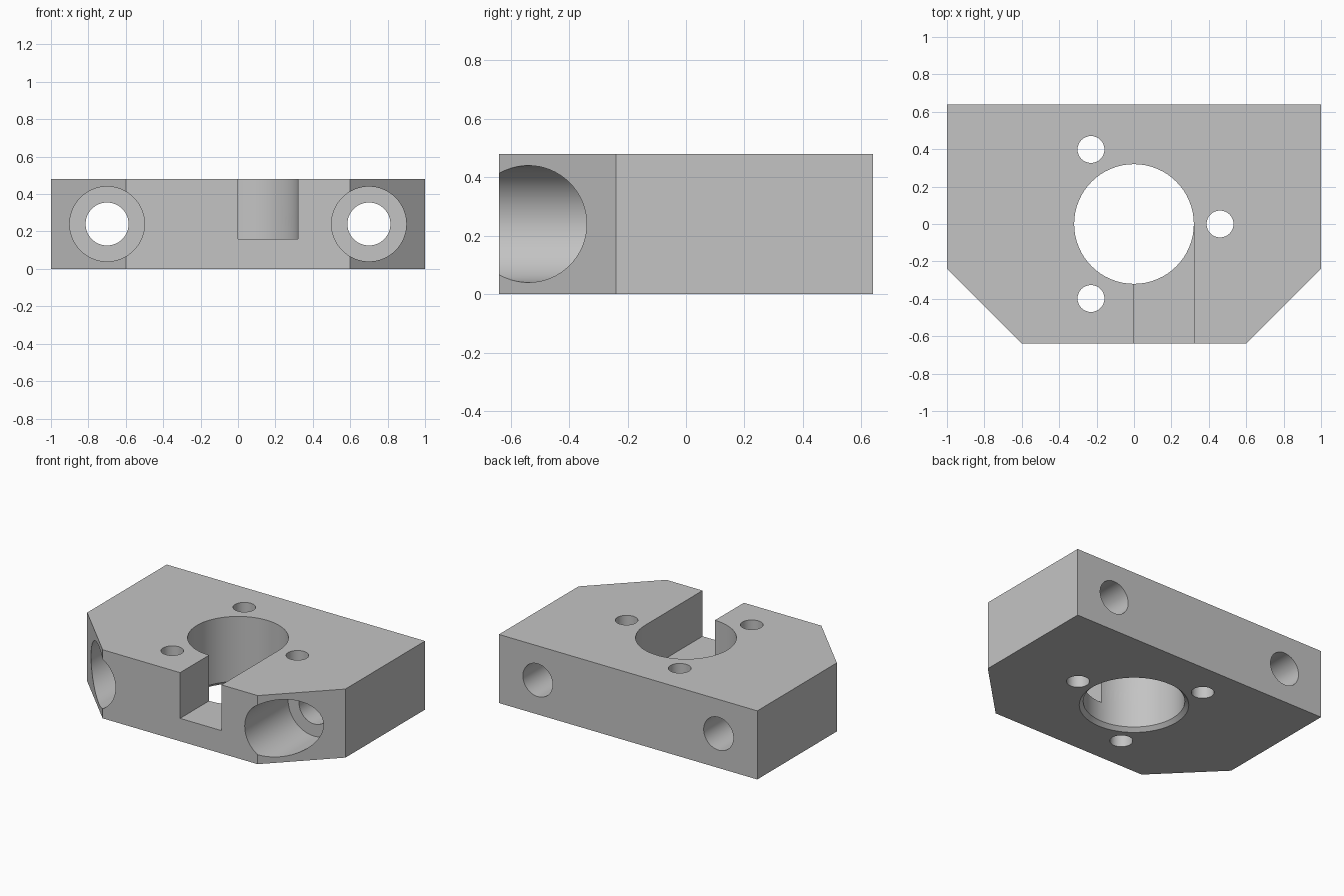
import bpy, bmesh
from math import sin, cos, pi, radians
from mathutils import Vector, Matrix

cube = bpy.data.objects.get("Cube")
if cube:
    bpy.data.objects.remove(cube, do_unlink=True)

metal = bpy.data.materials.new("plain grey")
metal.use_nodes = True
GREY = (0.55, 0.55, 0.55, 1)
metal.diffuse_color = GREY
metal.node_tree.nodes["Principled BSDF"].inputs["Base Color"].default_value = GREY


def loft(name, rings, matrix=Matrix()):
    """Closed solid skinned through rings of equal point count."""
    bm = bmesh.new()
    loops = [[bm.verts.new(matrix @ Vector(p)) for p in ring] for ring in rings]
    n = len(loops[0])
    for a, b in zip(loops, loops[1:]):
        for i in range(n):
            j = (i + 1) % n
            bm.faces.new((a[i], a[j], b[j], b[i]))
    bm.faces.new(loops[0])
    bm.faces.new(loops[-1])
    bmesh.ops.recalc_face_normals(bm, faces=bm.faces)
    mesh = bpy.data.meshes.new(name)
    bm.to_mesh(mesh)
    bm.free()
    mesh.materials.append(metal)
    obj = bpy.data.objects.new(name, mesh)
    bpy.context.collection.objects.link(obj)
    return obj


def prism(name, outline, z0, z1):
    return loft(name, [[(x, y, z) for x, y in outline] for z in (z0, z1)])


def circle(r, n=64):
    return [(r * cos(2 * pi * i / n), r * sin(2 * pi * i / n)) for i in range(n)]


def turned(name, steps, matrix=Matrix(), n=64):
    """Stepped round solid from (height, radius) pairs."""
    return loft(name, [[(x, y, z) for x, y in circle(r, n)] for z, r in steps], matrix)


# Block with two bevelled front corners
half = [(1, -0.24), (1, 0.64)]
body = prism("mounting_block",
             [(0.6, -0.64)] + half + [(-x, y) for x, y in reversed(half)] + [(-0.6, -0.64)],
             0, 0.48)

cutters = []

# Round pocket opening into the front slot
arc = circle(0.32)[:49]
cutters.append(prism("slot_cutter", arc + [(0, -0.8), (0.32, -0.8)], 0.16, 0.6))

# Centre bore with a bevelled lower rim
cutters.append(turned("bore_cutter", [(-0.025, 0.37), (0.025, 0.32), (0.3, 0.32)]))

# Three small vertical holes around the bore
for k in range(3):
    a = 2 * pi * k / 3
    place = Matrix.Translation((0.46 * cos(a), 0.46 * sin(a), 0))
    cutters.append(turned("pin_hole_cutter", [(-0.1, 0.072), (0.6, 0.072)], place, 32))

# Two counterbored bolt holes running front to back
for side in (-1, 1):
    place = Matrix.Translation((side * 0.7, 0, 0.24)) @ Matrix.Rotation(radians(-90), 4, "X")
    cutters.append(turned("bolt_hole_cutter",
                          [(-0.8, 0.2), (-0.16, 0.2), (-0.16, 0.115), (0.8, 0.115)], place))

# Cut everything out of the block
bpy.ops.object.select_all(action="DESELECT")
body.select_set(True)
bpy.context.view_layer.objects.active = body
for cutter in cutters:
    mod = body.modifiers.new("cut", "BOOLEAN")
    mod.operation = "DIFFERENCE"
    mod.solver = "EXACT"
    mod.object = cutter
    bpy.ops.object.modifier_apply(modifier=mod.name)
    bpy.data.objects.remove(cutter, do_unlink=True)

bpy.ops.object.shade_smooth_by_angle(angle=radians(30))
